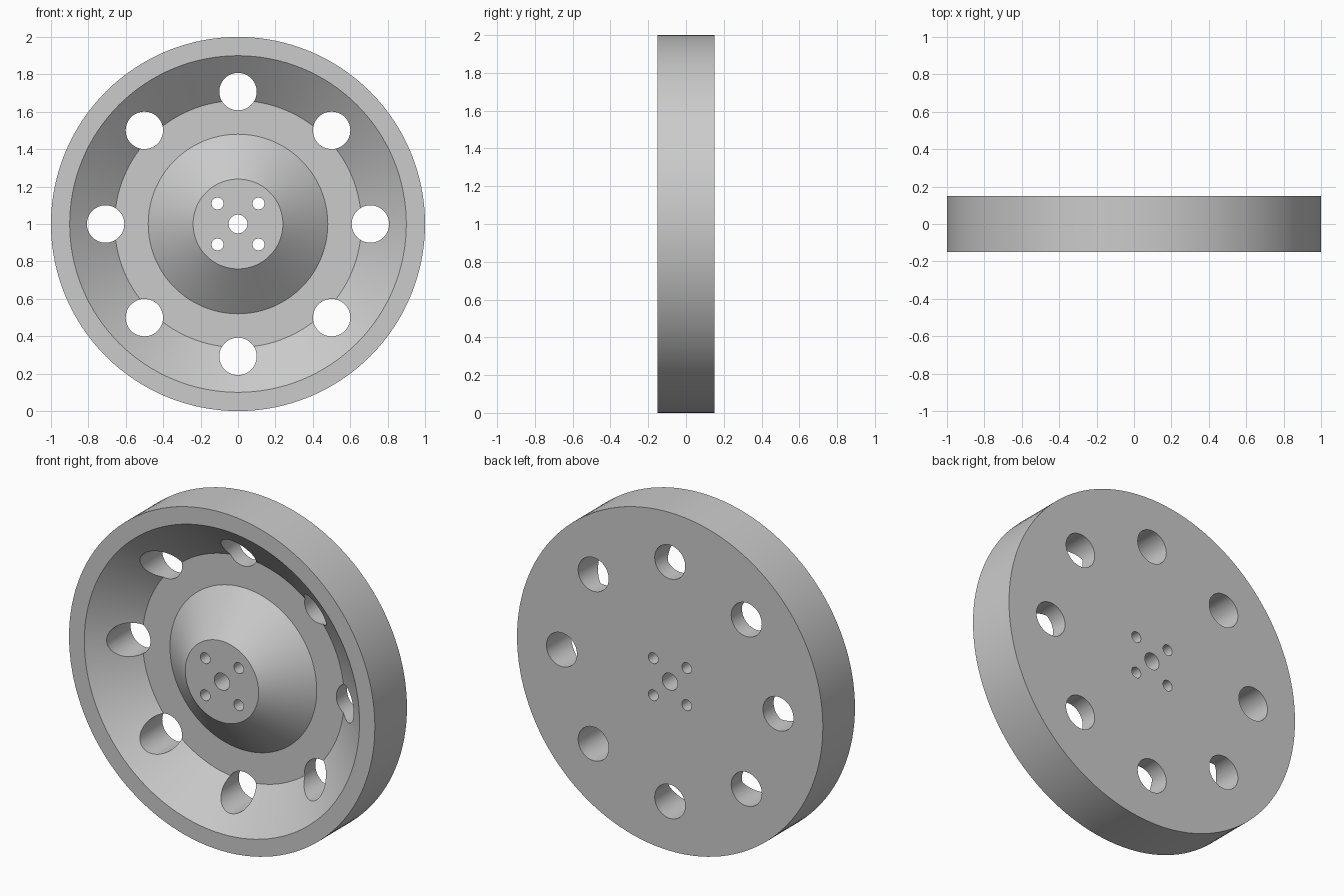
import bpy, bmesh, math
from mathutils import Matrix, Vector

cube = bpy.data.objects.get("Cube")
if cube:
    bpy.data.objects.remove(cube, do_unlink=True)

SEGMENTS = 128
HALF = 0.15      # half the wheel's thickness
FLOOR = 0.05     # y of the recessed ring
CENTRE = Vector((0, 0, 1))


def make_object(name, bm):
    bmesh.ops.recalc_face_normals(bm, faces=bm.faces)
    mesh = bpy.data.meshes.new(name)
    bm.to_mesh(mesh)
    bm.free()
    obj = bpy.data.objects.new(name, mesh)
    bpy.context.collection.objects.link(obj)
    return obj


# Wheel body: profile of (radius, y) turned around the axle
profile = [(0, -HALF), (0.24, -HALF), (0.48, FLOOR), (0.66, FLOOR),
           (0.9, -HALF), (1, -HALF), (1, HALF), (0, HALF)]
bm = bmesh.new()
verts = [bm.verts.new((r, y, 1)) for r, y in profile]
edges = [bm.edges.new(pair) for pair in zip(verts, verts[1:])]
bmesh.ops.spin(bm, geom=verts + edges, cent=CENTRE, axis=(0, 1, 0),
               angle=math.tau, steps=SEGMENTS, use_merge=False)
bmesh.ops.remove_doubles(bm, verts=bm.verts, dist=0.0001)
# Merge the flat centre fans into single discs
for y in (-HALF, HALF):
    hub = [v for v in bm.verts
           if (v.co - Vector((0, y, 1))).length < 0.001]
    bmesh.ops.dissolve_verts(bm, verts=hub)
wheel = make_object("wheel", bm)

# Hole cutters: count, ring radius, hole radius, start angle
bm = bmesh.new()
for count, ring, radius, start in [(1, 0, 0.05, 0),
                                   (4, 0.155, 0.032, math.pi / 4),
                                   (8, 0.708, 0.1, 0)]:
    for i in range(count):
        a = start + math.tau * i / count
        spot = CENTRE + Vector((math.cos(a), 0, math.sin(a))) * ring
        bmesh.ops.create_cone(
            bm, cap_ends=True, segments=48, radius1=radius, radius2=radius,
            depth=1, matrix=Matrix.Translation(spot)
            @ Matrix.Rotation(math.pi / 2, 4, 'X'))
cutter = make_object("hole_cutter", bm)
cutter.hide_render = True

# Cut the holes
mod = wheel.modifiers.new("holes", 'BOOLEAN')
mod.operation = 'DIFFERENCE'
mod.solver = 'EXACT'
mod.object = cutter
bpy.ops.object.select_all(action='DESELECT')
wheel.select_set(True)
bpy.context.view_layer.objects.active = wheel
bpy.ops.object.modifier_apply(modifier=mod.name)
bpy.data.objects.remove(cutter, do_unlink=True)
bpy.ops.object.shade_smooth_by_angle(angle=math.radians(25))

# Plain grey finish
grey = bpy.data.materials.new("plain grey")
grey.use_nodes = True
colour = (0.6, 0.6, 0.6, 1)
grey.diffuse_color = colour
grey.node_tree.nodes["Principled BSDF"].inputs["Base Color"].default_value = colour
wheel.data.materials.clear()
wheel.data.materials.append(grey)
